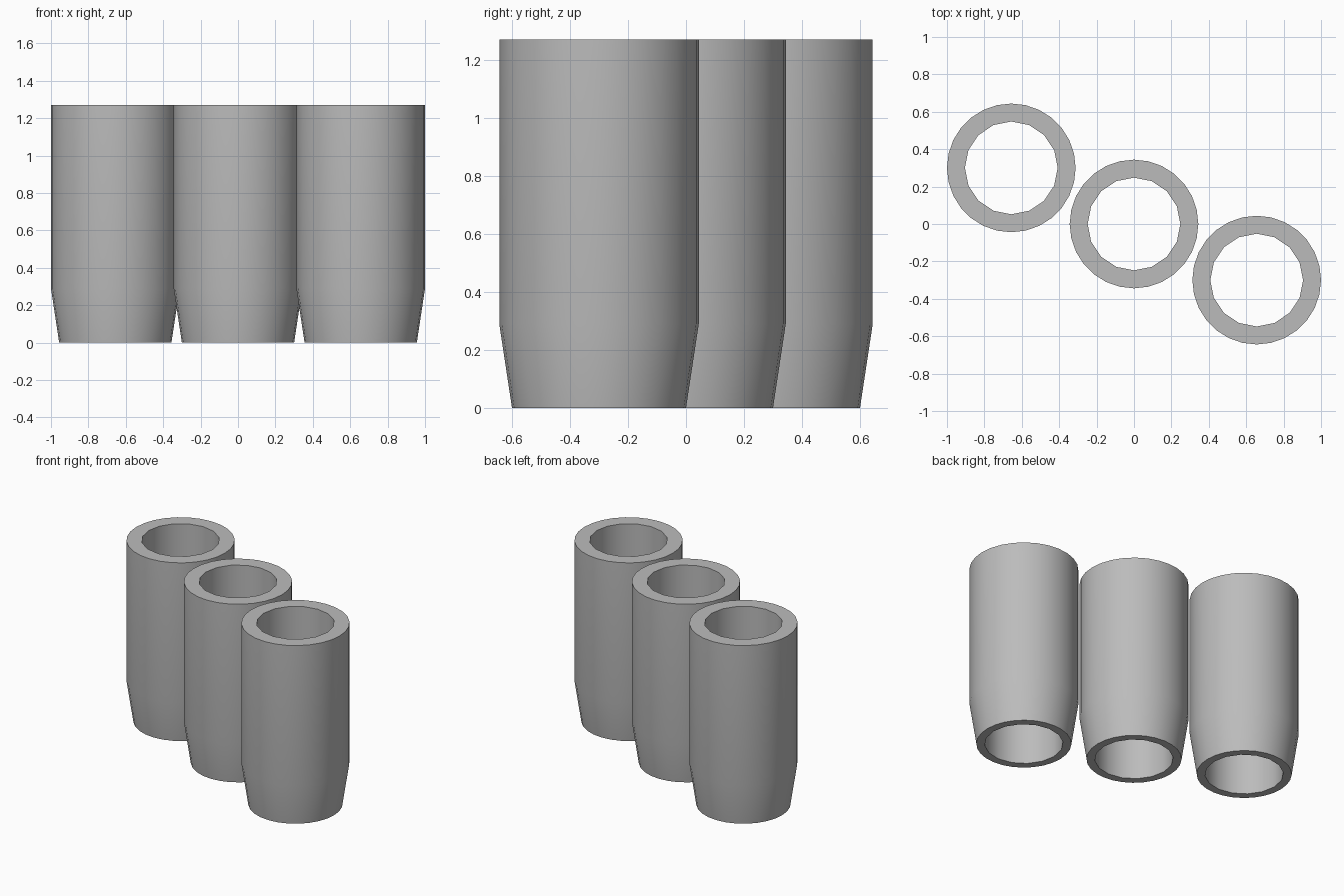
import bpy, bmesh, math

old = bpy.data.objects.get("Cube")
if old:
    bpy.data.objects.remove(old, do_unlink=True)

HEIGHT, TAPER_TOP = 1.27, 0.29
OUTER, FOOT, BORE = 0.344, 0.30, 0.248
OUTER_SIDES, BORE_SIDES = 28, 16

grey = bpy.data.materials.new("plain grey")
grey.use_nodes = True
colour = (0.5, 0.5, 0.5, 1)
grey.diffuse_color = colour
grey.node_tree.nodes["Principled BSDF"].inputs["Base Color"].default_value = colour


def ring(bm, radius, z, sides):
    """Closed loop of edges at one height."""
    turn = 2 * math.pi / sides
    verts = [bm.verts.new((radius * math.cos(i * turn), radius * math.sin(i * turn), z))
             for i in range(sides)]
    edges = [bm.edges.new((verts[i], verts[(i + 1) % sides])) for i in range(sides)]
    return verts, edges


def wall(bm, low, high):
    """Quads joining two rings with the same number of sides."""
    a, b = low[0], high[0]
    for i in range(len(a)):
        j = (i + 1) % len(a)
        bm.faces.new((a[i], a[j], b[j], b[i]))


def tube(name, x, y):
    bm = bmesh.new()
    # Outer wall with tapered foot
    foot = ring(bm, FOOT, 0, OUTER_SIDES)
    shoulder = ring(bm, OUTER, TAPER_TOP, OUTER_SIDES)
    rim = ring(bm, OUTER, HEIGHT, OUTER_SIDES)
    wall(bm, foot, shoulder)
    wall(bm, shoulder, rim)
    # Straight bore through the whole length
    bore_low = ring(bm, BORE, 0, BORE_SIDES)
    bore_high = ring(bm, BORE, HEIGHT, BORE_SIDES)
    wall(bm, bore_high, bore_low)
    # Flat end rings
    for outer, inner in ((foot, bore_low), (rim, bore_high)):
        bmesh.ops.triangle_fill(bm, edges=outer[1] + inner[1], use_beauty=True)
    bmesh.ops.recalc_face_normals(bm, faces=bm.faces)

    mesh = bpy.data.meshes.new(name)
    bm.to_mesh(mesh)
    bm.free()
    mesh.materials.append(grey)
    obj = bpy.data.objects.new(name, mesh)
    obj.location = (x, y, 0)
    bpy.context.collection.objects.link(obj)
    bpy.ops.object.select_all(action="DESELECT")
    obj.select_set(True)
    bpy.context.view_layer.objects.active = obj
    bpy.ops.object.shade_smooth_by_angle(angle=math.radians(30))


# Three tubes in a diagonal row
for step, side in ((-1, "right"), (0, "middle"), (1, "left")):
    tube(side + "_tube", 0.656 * step, -0.30 * step)
